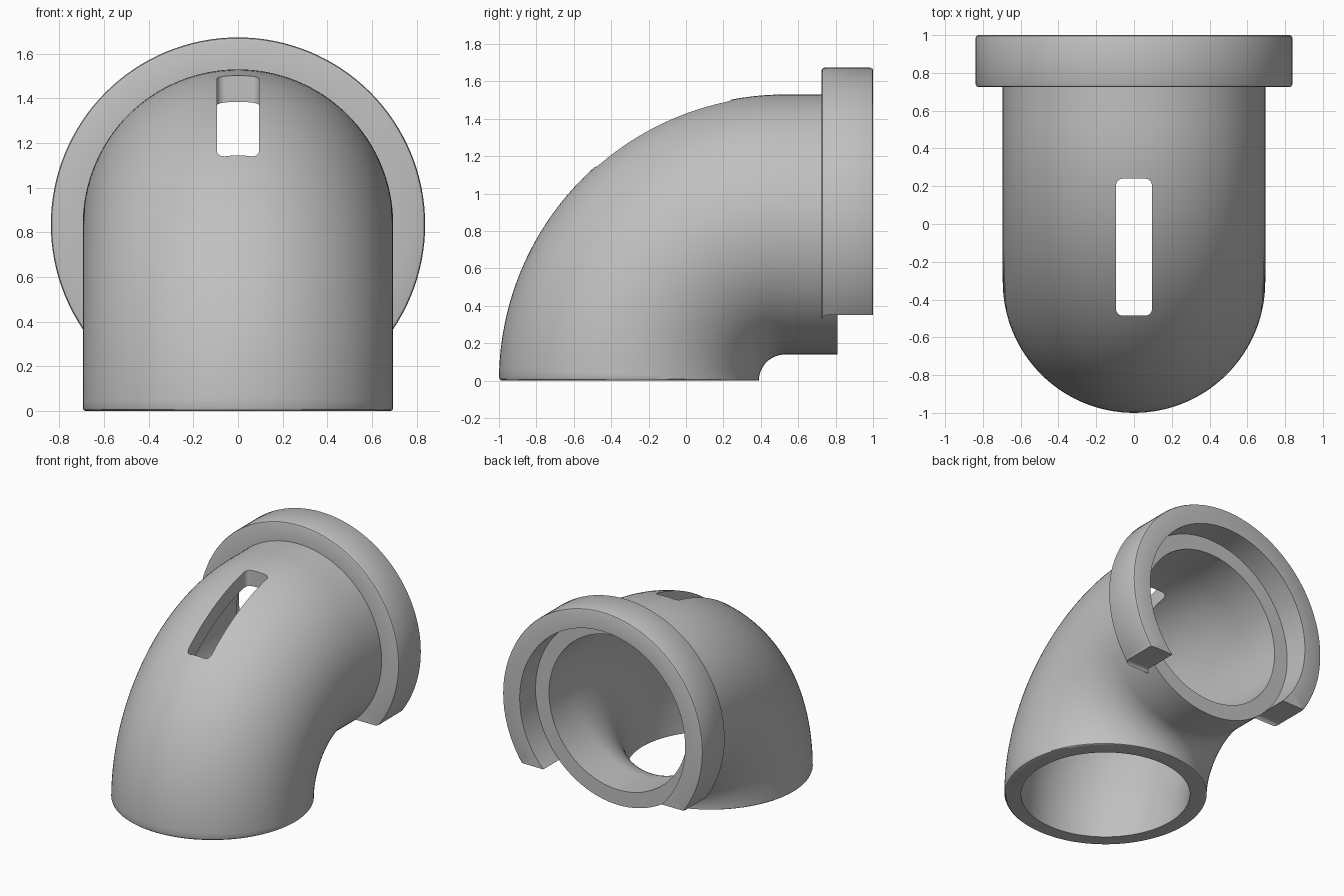
import bpy, bmesh
from math import sin, cos, pi, radians

cube = bpy.data.objects.get("Cube")
if cube:
    bpy.data.objects.remove(cube, do_unlink=True)

BEND_R, BEND_Y = 0.835, 0.53      # centreline radius and y of the bend axis
OUTER, INNER = 0.695, 0.58        # pipe radii
SIDES = 128

grey = bpy.data.materials.new("plain grey")
grey.use_nodes = True
colour = (0.53, 0.53, 0.53, 1)
grey.diffuse_color = colour
grey.node_tree.nodes["Principled BSDF"].inputs["Base Color"].default_value = colour


def make_object(name, bm):
    bmesh.ops.recalc_face_normals(bm, faces=bm.faces)
    mesh = bpy.data.meshes.new(name)
    bm.to_mesh(mesh)
    bm.free()
    mesh.materials.append(grey)
    obj = bpy.data.objects.new(name, mesh)
    bpy.context.collection.objects.link(obj)
    return obj


def loft(name, stations):
    """Closed shell through circles given as (bend angle, y past bend, radius)."""
    bm = bmesh.new()
    rings = []
    for t, past, r in stations:
        ring = []
        for i in range(SIDES):
            a = 2 * pi * i / SIDES
            d = BEND_R + r * cos(a)
            ring.append(bm.verts.new((r * sin(a), BEND_Y + past - d * cos(t), d * sin(t))))
        rings.append(ring)
    for k, ring in enumerate(rings):
        nxt = rings[(k + 1) % len(rings)]
        for i in range(SIDES):
            j = (i + 1) % SIDES
            bm.faces.new((ring[i], ring[j], nxt[j], nxt[i]))
    return make_object(name, bm)


def box_cutter(lo, hi, radius, rounded):
    """Box between two corners; edges chosen by the rule get rounded."""
    bm = bmesh.new()
    bmesh.ops.create_cube(bm, size=1)
    for v in bm.verts:
        v.co = [lo[i] if v.co[i] < 0 else hi[i] for i in range(3)]
    edges = [e for e in bm.edges if rounded(*e.verts)]
    bmesh.ops.bevel(bm, geom=edges, offset=radius, segments=6, profile=0.5, affect='EDGES')
    cutter = make_object("cutter", bm)
    cutter.hide_render = True
    return cutter


def cut(obj, cutter):
    mod = obj.modifiers.new("cut", 'BOOLEAN')
    mod.operation, mod.solver, mod.object = 'DIFFERENCE', 'EXACT', cutter
    bpy.context.view_layer.objects.active = obj
    bpy.ops.object.modifier_apply(modifier=mod.name)
    bpy.data.objects.remove(cutter, do_unlink=True)


def smooth(obj):
    bpy.ops.object.select_all(action='DESELECT')
    obj.select_set(True)
    bpy.context.view_layer.objects.active = obj
    bpy.ops.object.shade_smooth_by_angle(angle=radians(32))


# Hollow elbow: out along the outer wall, back along the bore
QUARTER, STEPS, TAIL = pi / 2, 40, 0.28
angles = [QUARTER * i / STEPS for i in range(1, STEPS + 1)]
outer = [(0, 0, OUTER - 0.013), (0.005, 0, OUTER - 0.004), (0.014, 0, OUTER)]
outer += [(t, 0, OUTER) for t in angles] + [(QUARTER, TAIL, OUTER)]
bore = [(QUARTER, TAIL, INNER)] + [(t, 0, INNER) for t in reversed(angles)] + [(0, 0, INNER)]
elbow = loft("elbow_pipe", outer + bore)

# Rounded slot straight down through the top wall
cut(elbow, box_cutter((-0.095, -0.485, 0.9), (0.095, 0.24, 1.8), 0.035,
                      lambda a, b: abs(a.co.z - b.co.z) > 0.1))
smooth(elbow)

# Collar around the back end, with softened outer rims
FRONT, BACK, RIM, B = 0.195, 0.47, 0.838, 0.014
profile = [(FRONT, OUTER - 0.002), (FRONT, RIM - B), (FRONT + B * 0.3, RIM - B * 0.3),
           (FRONT + B, RIM), (BACK - B, RIM), (BACK - B * 0.3, RIM - B * 0.3),
           (BACK, RIM - B), (BACK, OUTER - 0.002)]
collar = loft("collar", [(QUARTER, past, r) for past, r in profile])

# Open the collar at the bottom, leaving a small fillet at its front
cut(collar, box_cutter((-1, 0.724, -0.5), (1, 1.2, 0.35), 0.03,
                       lambda a, b: min(a.co.z, b.co.z) > 0 and max(a.co.y, b.co.y) < 1))
smooth(collar)
